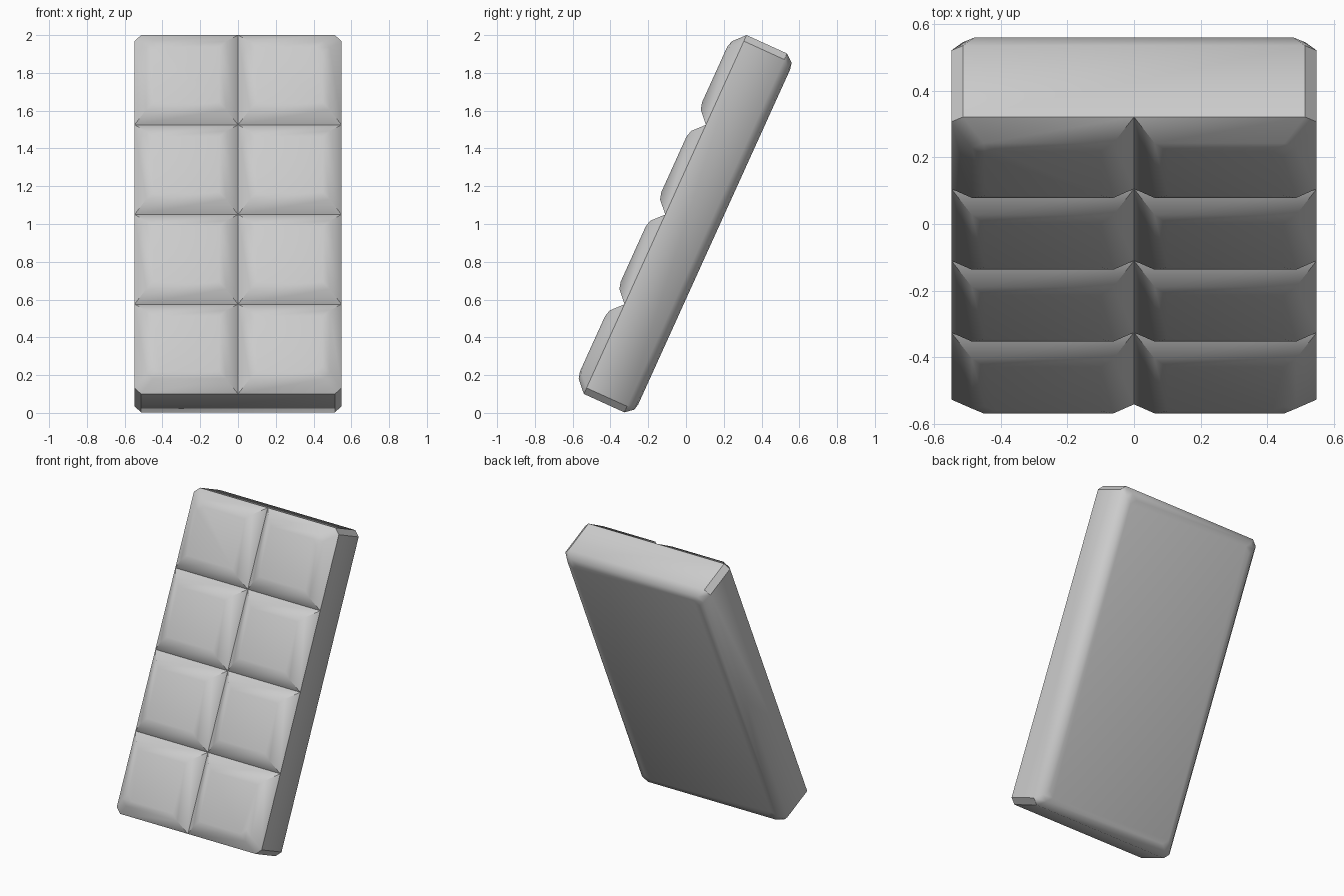
import bpy, bmesh, math
from mathutils import Matrix

if "Cube" in bpy.data.objects:
    bpy.data.objects.remove(bpy.data.objects["Cube"])

HALF_W, HALF_L = 0.548, 1.043      # bar half width and half length
CHAMFER = 0.035                    # cut on the four outer corners
ROWS, COLS = 4, 2
LEAN = Matrix.Translation((0, -0.11, 1.05)) @ Matrix.Rotation(math.radians(65.6), 4, 'X')


def outline(x0, x1, y0, y1, cuts):
    """Counter-clockwise rectangle; each corner is optionally chamfered."""
    pts = []
    corners = [(x0, y0, 0, 1, 1, 0), (x1, y0, -1, 0, 0, 1),
               (x1, y1, 0, -1, -1, 0), (x0, y1, 1, 0, 0, -1)]
    for (x, y, ax, ay, bx, by), c in zip(corners, cuts):
        pts.append((x + ax * c, y + ay * c))
        if c:
            pts.append((x + bx * c, y + by * c))
    return pts


def loft(name, box, cuts, profile, cap_bottom, cap_top, angle):
    """Stack inset outlines (inset, height) from low to high into a shell."""
    x0, x1, y0, y1 = box
    bm = bmesh.new()
    rings = []
    for d, h in profile:
        pts = outline(x0 + d, x1 - d, y0 + d, y1 - d, cuts)
        rings.append([bm.verts.new((x, y, h)) for x, y in pts])
    n = len(rings[0])
    for a, b in zip(rings, rings[1:]):
        for i in range(n):
            j = (i + 1) % n
            bm.faces.new((a[i], a[j], b[j], b[i]))
    if cap_bottom:
        bm.faces.new(rings[0][::-1])
    if cap_top:
        bm.faces.new(rings[-1])
    bm.transform(LEAN)
    mesh = bpy.data.meshes.new(name)
    bm.to_mesh(mesh)
    bm.free()
    obj = bpy.data.objects.new(name, mesh)
    bpy.context.collection.objects.link(obj)
    bpy.ops.object.select_all(action='DESELECT')
    obj.select_set(True)
    bpy.context.view_layer.objects.active = obj
    bpy.ops.object.shade_smooth_by_angle(angle=math.radians(angle))
    return obj


# Slab behind the squares, with softened back edges
loft("bar_base", (-HALF_W, HALF_W, -HALF_L, HALF_L), [CHAMFER] * 4,
     [(0.07, -0.285), (0.034, -0.277), (0, -0.235), (0, 0)], True, False, 42)

# Bevelled squares on the front; only the bar's outer corners are cut
dx, dy = 2 * HALF_W / COLS, 2 * HALF_L / ROWS
for r in range(ROWS):
    for c in range(COLS):
        x, y = -HALF_W + c * dx, -HALF_L + r * dy
        left, right = c == 0, c == COLS - 1
        low, high = r == 0, r == ROWS - 1
        cuts = [CHAMFER * (left and low), CHAMFER * (right and low),
                CHAMFER * (right and high), CHAMFER * (left and high)]
        loft(f"square_{r + 1}_{c + 1}", (x, x + dx, y, y + dy), cuts,
             [(0, 0), (0.062, 0.058), (0.10, 0.068)], False, True, 32)
